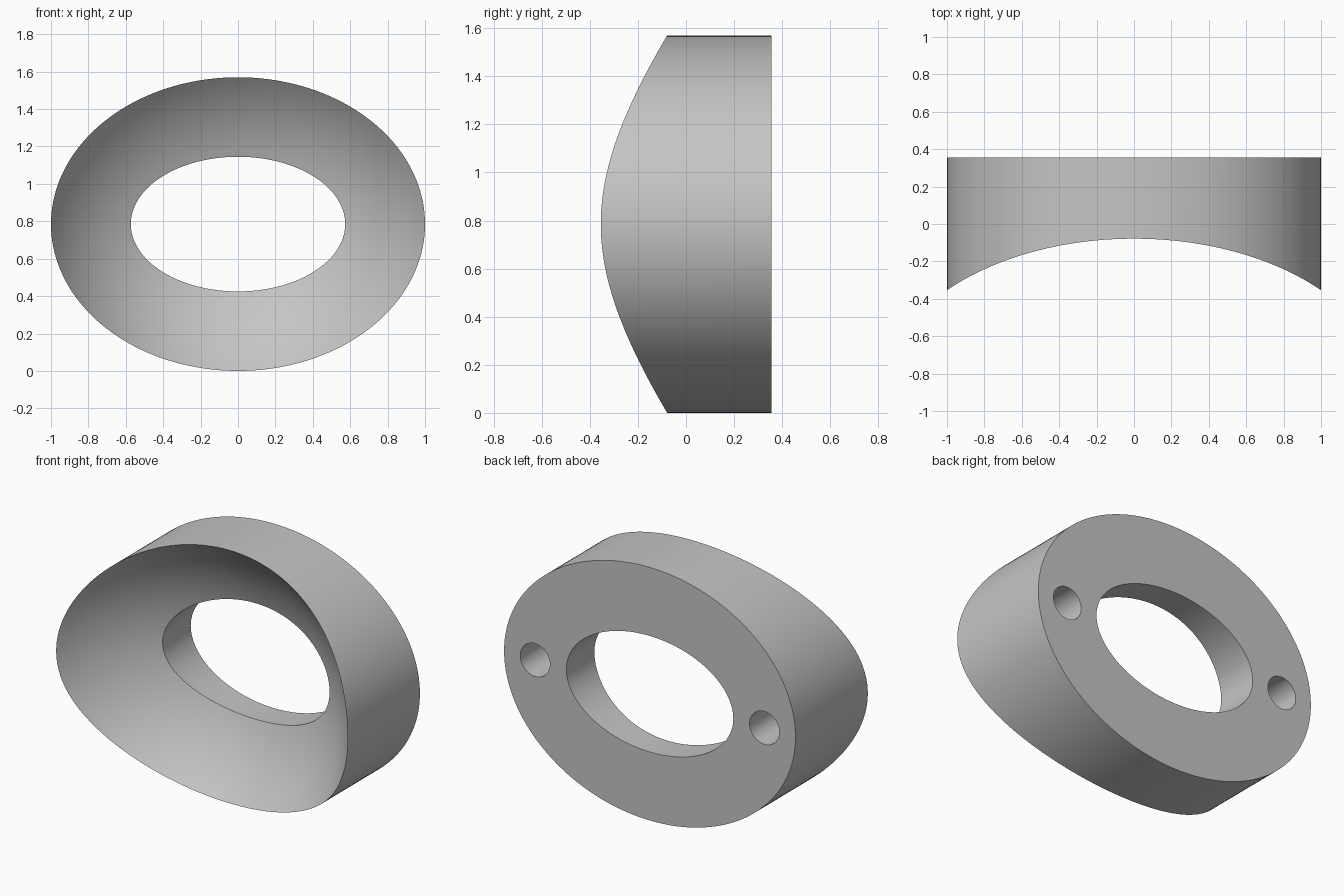
import bpy
import bmesh
from math import sin, cos, pi, sqrt, radians

if "Cube" in bpy.data.objects:
    bpy.data.objects.remove(bpy.data.objects["Cube"], do_unlink=True)

SEGMENTS = 160
FRONT_RINGS = 14
HALF_HEIGHT = 0.785
OUTER = (1.0, HALF_HEIGHT)
INNER = (0.573, 0.36)
BACK_Y = 0.355
BOWL_RADIUS = 1.145
BOWL_CENTRE_Y = -0.912

# Single grey material
grey = bpy.data.materials.new("plain grey")
grey.use_nodes = True
colour = (0.56, 0.56, 0.56, 1)
grey.diffuse_color = colour
grey.node_tree.nodes["Principled BSDF"].inputs["Base Color"].default_value = colour


def bowl_y(x, z):
    """Depth of the spherical front hollow."""
    return BOWL_CENTRE_Y + sqrt(BOWL_RADIUS ** 2 - x * x - z * z)


def ellipse_ring(bm, size, y=None):
    ring = []
    for i in range(SEGMENTS):
        a = 2 * pi * i / SEGMENTS
        x, z = size[0] * cos(a), size[1] * sin(a)
        depth = bowl_y(x, z) if y is None else y
        ring.append(bm.verts.new((x, depth, z + HALF_HEIGHT)))
    return ring


# Oval body: hollow front, straight outer wall, flat back, straight opening
bm = bmesh.new()
rings = []
for k in range(FRONT_RINGS + 1):
    t = k / FRONT_RINGS
    rings.append(ellipse_ring(bm, [i + (o - i) * t for i, o in zip(INNER, OUTER)]))
rings.append(ellipse_ring(bm, OUTER, BACK_Y))
rings.append(ellipse_ring(bm, INNER, BACK_Y))
for a, b in zip(rings, rings[1:] + rings[:1]):
    for i in range(SEGMENTS):
        j = (i + 1) % SEGMENTS
        bm.faces.new((a[i], a[j], b[j], b[i]))
bmesh.ops.recalc_face_normals(bm, faces=bm.faces[:])
mesh = bpy.data.meshes.new("oval_ring_body")
bm.to_mesh(mesh)
bm.free()
body = bpy.data.objects.new("oval_ring_body", mesh)
bpy.context.collection.objects.link(body)
mesh.materials.append(grey)


# Blind round holes in the back, one on each side of the opening
def cut_hole(x, radius, depth):
    bpy.ops.mesh.primitive_cylinder_add(
        vertices=48, radius=radius, depth=2 * depth,
        location=(x, BACK_Y, HALF_HEIGHT), rotation=(pi / 2, 0, 0))
    cutter = bpy.context.object
    cutter.name = "hole_cutter"
    cutter.hide_render = True
    cutter.data.materials.append(grey)
    mod = body.modifiers.new("hole", 'BOOLEAN')
    mod.operation = 'DIFFERENCE'
    mod.solver = 'EXACT'
    mod.object = cutter
    bpy.ops.object.select_all(action='DESELECT')
    body.select_set(True)
    bpy.context.view_layer.objects.active = body
    bpy.ops.object.modifier_apply(modifier=mod.name)
    bpy.data.objects.remove(cutter, do_unlink=True)


for side in (-1, 1):
    cut_hole(side * 0.787, 0.102, 0.3)

# Smooth curved walls, crisp rims
body.select_set(True)
bpy.context.view_layer.objects.active = body
bpy.ops.object.shade_smooth_by_angle(angle=radians(30))
